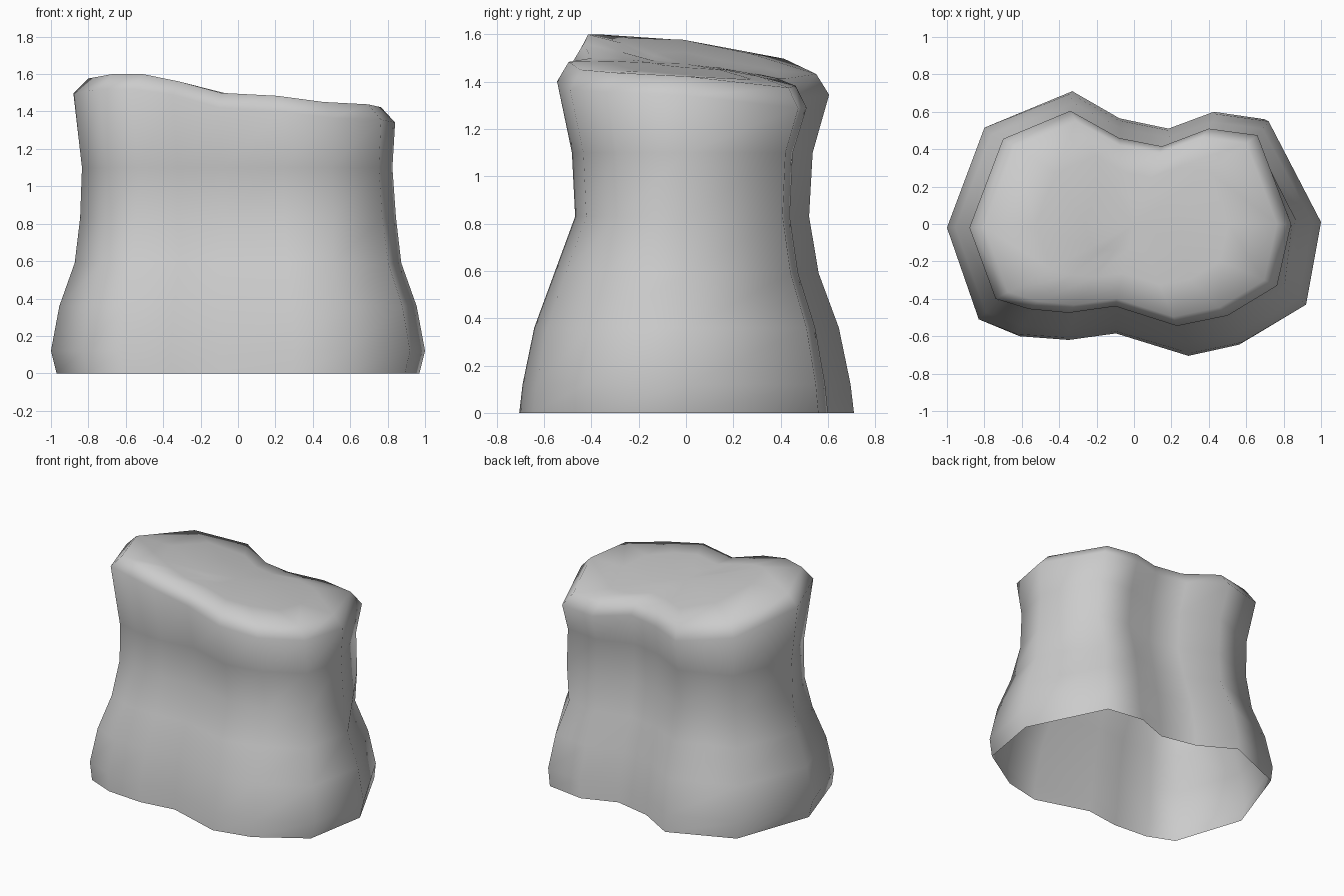
import bpy, bmesh

cube = bpy.data.objects.get("Cube")
if cube:
    bpy.data.objects.remove(cube, do_unlink=True)

# Lobed outlines of the foot and of the upper rim, point for point
FOOT = [(-1, -.02), (-.83, -.52), (-.63, -.6), (-.36, -.62), (-.1, -.585),
        (.3, -.705), (.58, -.645), (.92, -.44), (1, .01), (.72, .56),
        (.44, .6), (.19, .51), (-.08, .565), (-.34, .71), (-.8, .525)]
RIM = [(-.88, -.02), (-.74, -.4), (-.56, -.455), (-.35, -.475), (-.1, -.44),
       (.23, -.545), (.5, -.49), (.765, -.33), (.84, 0), (.66, .475),
       (.4, .51), (.15, .415), (-.08, .46), (-.34, .605), (-.7, .455)]

# Crest height along x
CREST = [(-1, 1.6), (-.5, 1.6), (-.35, 1.57), (-.1, 1.5), (.2, 1.485), (.5, 1.445), (1, 1.43)]


def top_height(x, y):
    """Wavy plateau that drops towards the back."""
    for (x0, z0), (x1, z1) in zip(CREST, CREST[1:]):
        if x <= x1:
            z = z0 + (z1 - z0) * (x - x0) / (x1 - x0)
            break
    t = max(0, (y + .4) / .8)
    return z - t * t * (.08 - .03 * x)


def scaled(outline, sx, sy, ox=0):
    return [(x * sx + ox, y * sy) for x, y in outline]


bm = bmesh.new()


def add_ring(points, height):
    return [bm.verts.new((x, y, height(x, y))) for x, y in points]


# Wall: flared foot, narrow waist, wider rim
WALL = [(FOOT, .97, 1, 0, 0), (FOOT, 1, .98, 0, .12), (FOOT, .955, .91, 0, .36),
        (FOOT, .873, .79, 0, .59), (RIM, .982, .86, .02, .83), (RIM, .965, .885, .015, 1.1)]
rings = [add_ring(scaled(o, sx, sy, ox), lambda x, y, z=z: z) for o, sx, sy, ox, z in WALL]
rings.append(add_ring(RIM, lambda x, y: top_height(x, y) - .08))

# Rounded shoulder and plateau
for s in (.91, .6, .3):
    rings.append(add_ring(scaled(RIM, s, s), top_height))

for low, high in zip(rings, rings[1:]):
    for i in range(len(low)):
        j = (i + 1) % len(low)
        bm.faces.new((low[i], low[j], high[j], high[i]))
centre = bm.verts.new((0, 0, top_height(0, 0)))
last = rings[-1]
for i in range(len(last)):
    bm.faces.new((last[i], last[(i + 1) % len(last)], centre))

for face in bm.faces:
    face.smooth = True
bm.normal_update()

mesh = bpy.data.meshes.new("rock_body")
bm.to_mesh(mesh)
bm.free()
rock = bpy.data.objects.new("rock_body", mesh)
bpy.context.collection.objects.link(rock)

# Plain grey stone
stone = bpy.data.materials.new("grey_stone")
stone.use_nodes = True
colour = (.6, .6, .6, 1)
stone.diffuse_color = colour
stone.node_tree.nodes["Principled BSDF"].inputs["Base Color"].default_value = colour
mesh.materials.append(stone)
